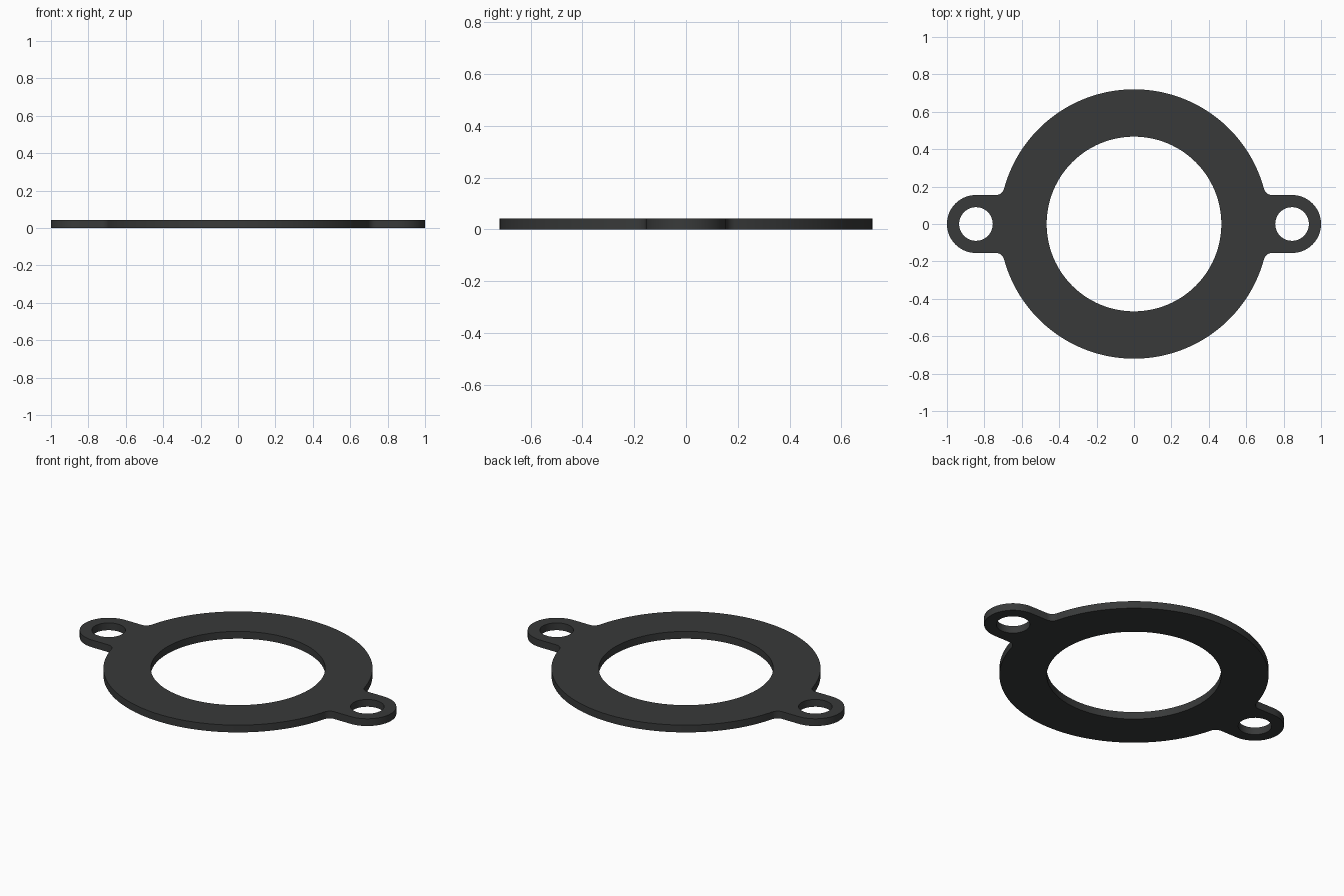
import bpy, bmesh
from math import cos, sin, atan2, sqrt, pi

if "Cube" in bpy.data.objects:
    bpy.data.objects.remove(bpy.data.objects["Cube"])

R_OUT, R_IN = 0.72, 0.467        # ring radii
LUG_X, LUG_R, HOLE_R = 0.845, 0.155, 0.09
FIL = 0.045                      # fillet between ring and lug
H = 0.043                        # thickness


def arc(cx, cy, r, a0, a1, n):
    return [(cx + r * cos(a0 + (a1 - a0) * i / n),
             cy + r * sin(a0 + (a1 - a0) * i / n)) for i in range(n + 1)]


def circle(cx, r, n):
    return arc(cx, 0, r, 0, 2 * pi, n)[:-1]


# Outer outline: lug, fillet and ring arc for one half, then the same turned by 180 degrees
fy = LUG_R + FIL
fx = sqrt((R_OUT + FIL) ** 2 - fy ** 2)
t = atan2(fy, fx)
half = arc(LUG_X, 0, LUG_R, -pi / 2, pi / 2, 32)
half += arc(fx, fy, FIL, -pi / 2, t - pi, 8)
half += arc(0, 0, R_OUT, t, pi - t, 72)[1:]
half += arc(-fx, fy, FIL, -t, -pi / 2, 8)[1:]
outline = half + [(-x, -y) for x, y in half]

# Flat plate with a centre opening and two bolt holes
curve = bpy.data.curves.new("gasket_profile", 'CURVE')
curve.dimensions = '2D'
curve.fill_mode = 'BOTH'
curve.extrude = H / 2
for loop in (outline, circle(0, R_IN, 128), circle(LUG_X, HOLE_R, 48), circle(-LUG_X, HOLE_R, 48)):
    spline = curve.splines.new('POLY')
    spline.points.add(len(loop) - 1)
    for p, (x, y) in zip(spline.points, loop):
        p.co = (x, y, 0, 1)
    spline.use_cyclic_u = True

gasket = bpy.data.objects.new("flange_gasket", curve)
bpy.context.collection.objects.link(gasket)
bpy.context.view_layer.objects.active = gasket
gasket.select_set(True)
bpy.ops.object.convert(target='MESH')
gasket = bpy.context.object

# Weld the caps to the rim and rest the plate on the ground
bm = bmesh.new()
bm.from_mesh(gasket.data)
bmesh.ops.remove_doubles(bm, verts=bm.verts, dist=1e-4)
bmesh.ops.translate(bm, verts=bm.verts, vec=(0, 0, H / 2))
bmesh.ops.recalc_face_normals(bm, faces=bm.faces)
bm.to_mesh(gasket.data)
bm.free()
bpy.ops.object.shade_smooth_by_angle()

# Dark rubber colour
mat = bpy.data.materials.new("dark_rubber")
mat.diffuse_color = (0.04, 0.042, 0.042, 1)
mat.use_nodes = True
mat.node_tree.nodes["Principled BSDF"].inputs["Base Color"].default_value = mat.diffuse_color
gasket.data.materials.clear()
gasket.data.materials.append(mat)
